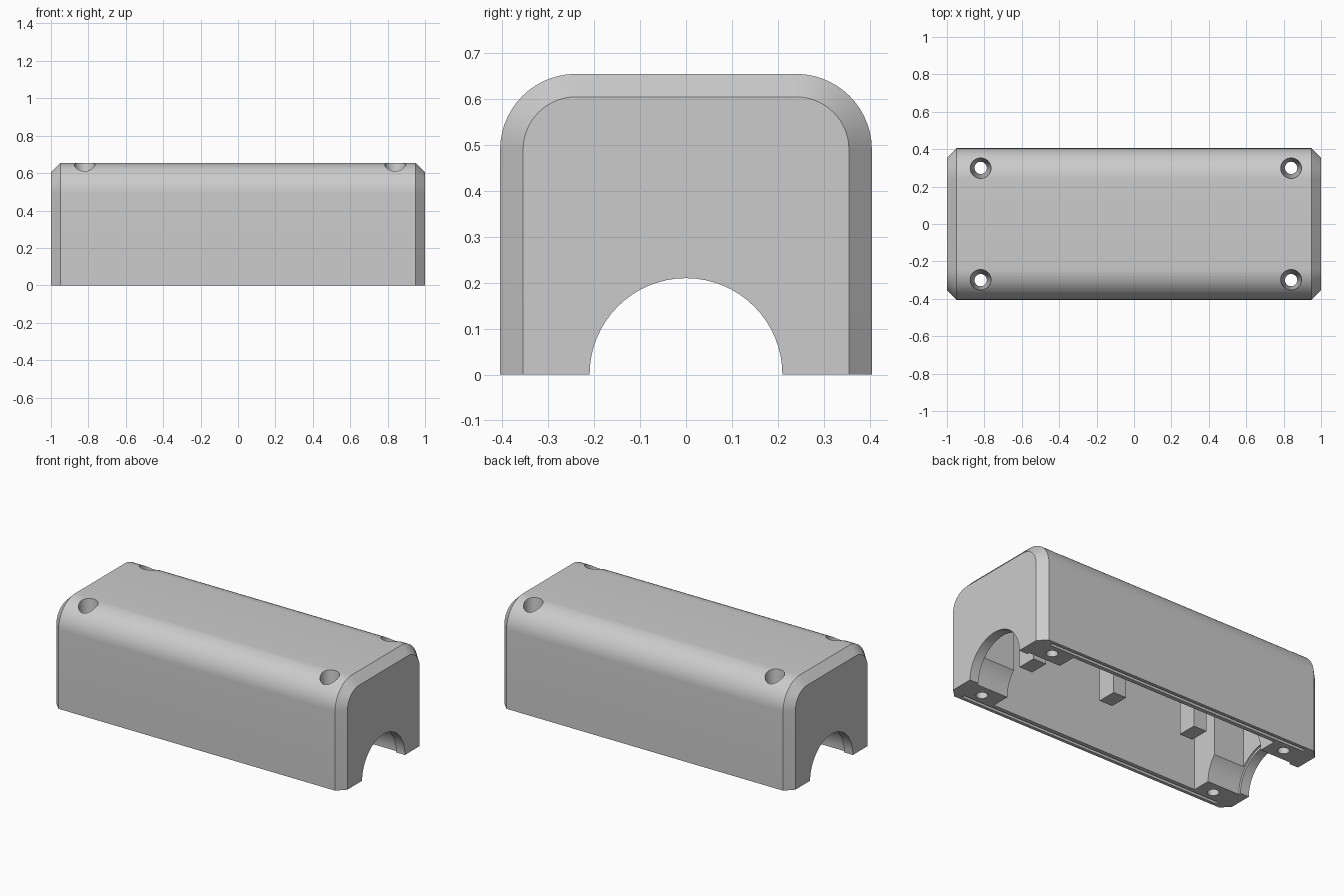
import bpy
import bmesh
import math
from mathutils import Matrix

default = bpy.data.objects.get("Cube")
if default:
    bpy.data.objects.remove(default, do_unlink=True)

# One plain grey plastic
grey = bpy.data.materials.new("plain_grey")
grey.use_nodes = True
COLOUR = (0.6, 0.6, 0.6, 1)
grey.diffuse_color = COLOUR
grey.node_tree.nodes["Principled BSDF"].inputs["Base Color"].default_value = COLOUR


def finish(bm, name):
    bmesh.ops.recalc_face_normals(bm, faces=bm.faces)
    mesh = bpy.data.meshes.new(name)
    bm.to_mesh(mesh)
    bm.free()
    mesh.materials.append(grey)
    obj = bpy.data.objects.new(name, mesh)
    bpy.context.collection.objects.link(obj)
    return obj


def hood_profile(half_width, height, radius, base=0, steps=14):
    """Upright outline with two rounded top corners, as (y, z) points."""
    pts = [(half_width, base)]
    for side in (0, 1):
        cy = (half_width - radius) * (1 - 2 * side)
        for i in range(steps + 1):
            a = math.pi / 2 * (side + i / steps)
            pts.append((cy + radius * math.cos(a), height - radius + radius * math.sin(a)))
    return pts + [(-half_width, base)]


def loft(name, sections):
    """Solid through matching (x, outline) sections."""
    bm = bmesh.new()
    rings = [[bm.verts.new((x, y, z)) for y, z in pts] for x, pts in sections]
    n = len(rings[0])
    for a, b in zip(rings, rings[1:]):
        for i in range(n):
            j = (i + 1) % n
            bm.faces.new((a[i], a[j], b[j], b[i]))
    bm.faces.new(rings[0])
    bm.faces.new(rings[-1])
    return finish(bm, name)


def box(name, low, high):
    bm = bmesh.new()
    bmesh.ops.create_cube(bm, size=1)
    for v in bm.verts:
        v.co = [h if c > 0 else l for c, l, h in zip(v.co, low, high)]
    return finish(bm, name)


def cylinder(name, r1, r2, depth, centre, axis="Z", sides=48):
    """Round solid whose radius runs from r1 (low end) to r2 (high end)."""
    bm = bmesh.new()
    turn = Matrix.Rotation(math.pi / 2, 4, "Y") if axis == "X" else Matrix()
    bmesh.ops.create_cone(bm, cap_ends=True, segments=sides, radius1=r1, radius2=r2,
                          depth=depth, matrix=Matrix.Translation(centre) @ turn)
    return finish(bm, name)


def cut(target, tool):
    """Subtract the tool from the target and discard the tool."""
    tool.hide_render = True
    mod = target.modifiers.new("cut", "BOOLEAN")
    mod.operation = "DIFFERENCE"
    mod.solver = "EXACT"
    mod.object = tool
    bpy.context.view_layer.update()
    graph = bpy.context.evaluated_depsgraph_get()
    mesh = bpy.data.meshes.new_from_object(target.evaluated_get(graph))
    target.modifiers.clear()
    target.data = mesh
    bpy.data.objects.remove(tool, do_unlink=True)


# Outer shell with chamfered ends
full = hood_profile(0.405, 0.655, 0.165)
small = hood_profile(0.355, 0.605, 0.115)
cover = loft("cover", [(-1, small), (-0.95, full), (0.95, full), (1, small)])

# Hollow, leaving solid screw pillars at the corners and hanging posts
hollow = hood_profile(0.34, 0.595, 0.105, base=-0.2)
cavity = loft("cavity", [(-0.93, hollow), (0.93, hollow)])
for sy in (-1, 1):
    y_in, y_out = sorted((sy * 0.17, sy * 0.5))
    for sx in (-1, 1):
        x_in, x_out = sorted((sx * 0.72, sx * 1.1))
        cut(cavity, box("pillar", (x_in, y_in, 0), (x_out, y_out, 0.8)))
    for x in (-0.575, 0, 0.575):
        y = sy * 0.18
        cut(cavity, box("post", (x - 0.045, y - 0.06, 0.235), (x + 0.045, y + 0.06, 0.8)))
cut(cover, cavity)

# End arches, wider between the pillars than at the end walls
cut(cover, cylinder("arch", 0.21, 0.21, 2.4, (0, 0, 0), "X", 64))
cut(cover, cylinder("tunnel", 0.225, 0.225, 1.88, (0, 0, 0), "X", 64))

# Seal grooves in the bottom rims, and tapered screw holes
for y in (-0.375, 0.375):
    cut(cover, box("groove", (-0.91, y - 0.01, -0.1), (0.91, y + 0.01, 0.02)))
for x in (-0.82, 0.84):
    for y in (-0.3, 0.3):
        cut(cover, cylinder("screw_hole", 0.033, 0.033, 1.6, (x, y, 0.3), sides=32))
        cut(cover, cylinder("screw_recess", 0.033, 0.06, 0.35, (x, y, 0.525), sides=32))

# Smooth curves, sharp edges
bpy.ops.object.select_all(action="DESELECT")
cover.select_set(True)
bpy.context.view_layer.objects.active = cover
bpy.ops.object.shade_smooth_by_angle(angle=math.radians(25))
